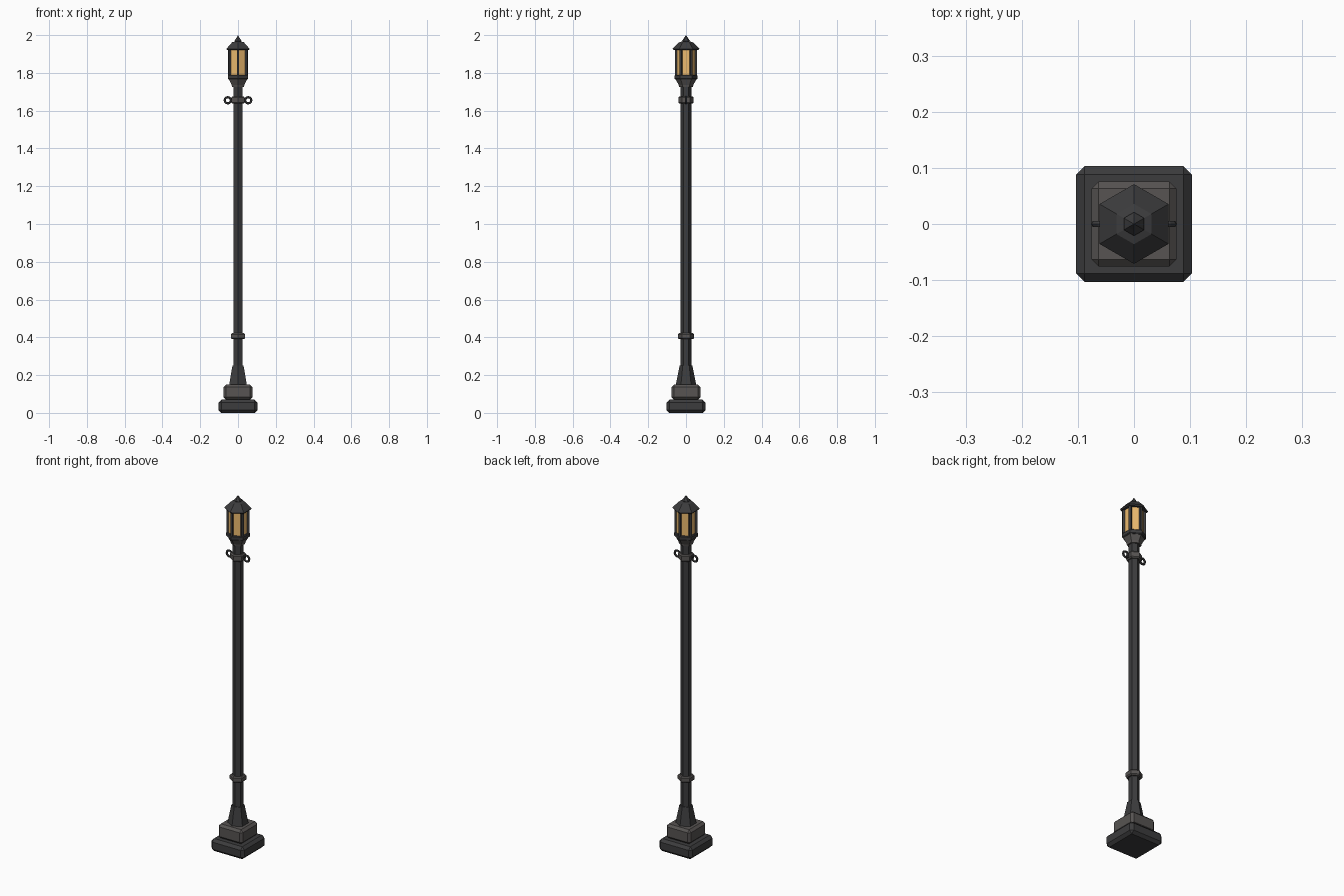
import bpy, bmesh
from math import cos, sin, pi, radians
from mathutils import Vector

if "Cube" in bpy.data.objects:
    bpy.data.objects.remove(bpy.data.objects["Cube"])


def material(name, color):
    m = bpy.data.materials.new(name)
    m.diffuse_color = (*color, 1)
    m.use_nodes = True
    m.node_tree.nodes["Principled BSDF"].inputs["Base Color"].default_value = m.diffuse_color
    return m


IRON = material("dark_iron", (0.045, 0.045, 0.047))
STONE = material("worn_iron", (0.095, 0.088, 0.085))
GLASS = material("amber_glass", (0.85, 0.5, 0.16))


def finish(name, bm, mat):
    bmesh.ops.remove_doubles(bm, verts=bm.verts, dist=1e-6)
    bmesh.ops.recalc_face_normals(bm, faces=bm.faces)
    me = bpy.data.meshes.new(name)
    bm.to_mesh(me)
    bm.free()
    me.materials.append(mat)
    ob = bpy.data.objects.new(name, me)
    bpy.context.collection.objects.link(ob)
    return ob


def hex_profile(name, profile, mat):
    """Six-sided lathe of (radius, z) points, corners on the y axis."""
    bm = bmesh.new()
    rings = []
    for r, z in profile:
        rings.append([bm.verts.new((r * cos(pi / 2 + i * pi / 3), r * sin(pi / 2 + i * pi / 3), z))
                      for i in range(6)] if r > 0 else [bm.verts.new((0, 0, z))] * 6)
    for a, b in zip(rings, rings[1:]):
        for i in range(6):
            j = (i + 1) % 6
            quad = list(dict.fromkeys((a[i], a[j], b[j], b[i])))
            bm.faces.new(quad)
    for ring in (rings[0], rings[-1]):
        if ring[0] is not ring[1]:
            bm.faces.new(ring)
    return finish(name, bm, mat)


def block(name, size, center, mat, bevel=0, turn=0):
    bm = bmesh.new()
    bmesh.ops.create_cube(bm, size=1)
    bmesh.ops.scale(bm, vec=Vector(size), verts=bm.verts)
    if bevel:
        bmesh.ops.bevel(bm, geom=bm.edges[:], offset=bevel, segments=1, affect='EDGES')
    ob = finish(name, bm, mat)
    ob.location = center
    ob.rotation_euler.z = turn
    return ob


def collar(name, r, z0, z1, mat, c=0.006):
    return hex_profile(name, [(r - c, z0), (r, z0 + c), (r, z1 - c), (r - c, z1)], mat)


# Stepped base
block("base_plinth", (0.206, 0.206, 0.07), (0, 0, 0.035), IRON, 0.015)
block("base_step", (0.152, 0.152, 0.08), (0, 0, 0.11), STONE, 0.013)
hex_profile("base_taper", [(0.054, 0.148), (0.034, 0.25)], IRON)

# Pole and collars
hex_profile("pole", [(0.028, 0.24), (0.028, 1.735)], IRON)
collar("lower_collar", 0.043, 0.39, 0.422, STONE)
collar("upper_collar", 0.041, 1.637, 1.675, STONE)

# Hanging rings either side of the upper collar
for side, s in (("left", -1), ("right", 1)):
    bpy.ops.mesh.primitive_torus_add(major_segments=12, minor_segments=6, major_radius=0.0165,
                                     minor_radius=0.006, location=(s * 0.054, 0, 1.655),
                                     rotation=(radians(90), 0, 0))
    ring = bpy.context.object
    ring.name = side + "_ring"
    ring.data.materials.append(IRON)

# Lantern cup and rim
hex_profile("lantern_cup", [(0.036, 1.725), (0.039, 1.737), (0.056, 1.768)], STONE)
collar("lantern_rim", 0.061, 1.765, 1.79, IRON, 0.004)

# Glass and corner posts
hex_profile("lantern_glass", [(0.051, 1.785), (0.051, 1.928)], GLASS)
for i in range(6):
    a = pi / 2 + i * pi / 3
    block(f"lantern_post_{i + 1}", (0.013, 0.013, 0.146),
          (0.052 * cos(a), 0.052 * sin(a), 1.856), IRON, 0, a)

# Roof and finial
hex_profile("roof", [(0.066, 1.921), (0.071, 1.927), (0.036, 1.962), (0.018, 1.967)], IRON)
hex_profile("finial", [(0.015, 1.962), (0.021, 1.97), (0.012, 1.982), (0, 2.0)], IRON)
